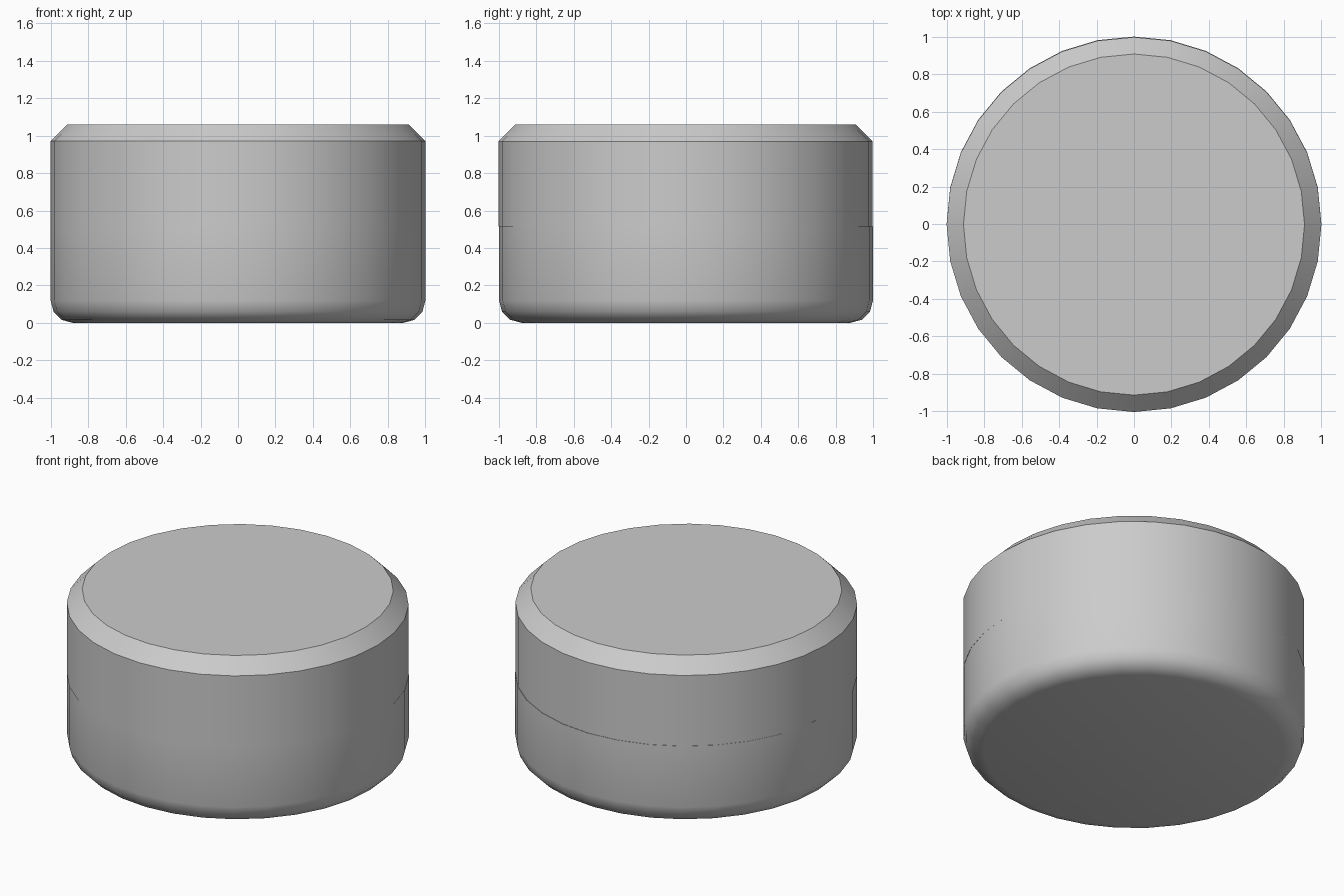
import bpy, bmesh, math

if "Cube" in bpy.data.objects:
    bpy.data.objects.remove(bpy.data.objects["Cube"])

SIDES = 32


def lathe(name, profile, smooth_angle, y=0.0):
    """Closed solid of revolution from (radius, z) points, bottom to top."""
    bm = bmesh.new()
    rings = []
    for r, z in profile:
        rings.append([bm.verts.new((r * math.cos(2 * math.pi * i / SIDES),
                                    r * math.sin(2 * math.pi * i / SIDES), z))
                      for i in range(SIDES)])
    for low, high in zip(rings, rings[1:]):
        for i in range(SIDES):
            j = (i + 1) % SIDES
            bm.faces.new((low[i], low[j], high[j], high[i]))
    bm.faces.new(rings[0][::-1])
    bm.faces.new(rings[-1])
    mesh = bpy.data.meshes.new(name)
    bm.to_mesh(mesh)
    bm.free()
    obj = bpy.data.objects.new(name, mesh)
    obj.location.y = y
    bpy.context.collection.objects.link(obj)
    bpy.ops.object.select_all(action='DESELECT')
    obj.select_set(True)
    bpy.context.view_layer.objects.active = obj
    bpy.ops.object.shade_smooth_by_angle(angle=math.radians(smooth_angle))
    return obj


# Base: rounded bottom edge in three segments
SEAM, ROUND = 0.515, 0.12
base_profile = [(1 - ROUND + ROUND * math.sin(math.radians(a)),
                 ROUND - ROUND * math.cos(math.radians(a))) for a in (0, 30, 60, 90)]
base_profile.append((1.0, SEAM))
lathe("container_base", base_profile, 40)

# Lid: chamfered top edge, sitting a hair towards the front
lathe("container_lid", [(1.0, SEAM), (1.0, 0.97), (0.91, 1.06)], 30, y=-0.003)
